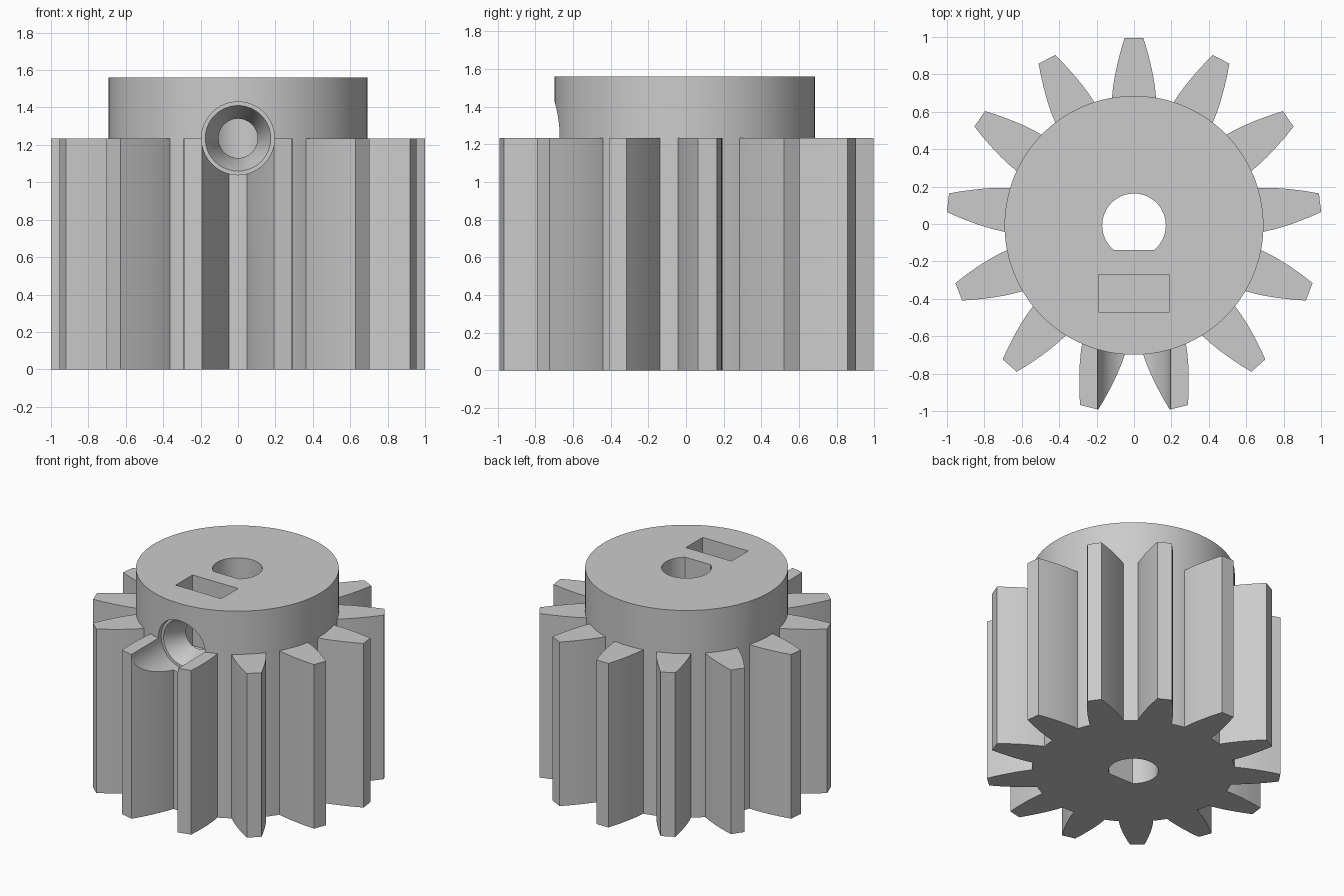
import bpy, bmesh, math
from mathutils import Matrix, Vector

cube = bpy.data.objects.get("Cube")
if cube:
    bpy.data.objects.remove(cube, do_unlink=True)

TEETH = 13
CY = -0.007            # shaft axis offset that centres the bounding box
GEAR_TOP, HUB_TOP = 1.235, 1.56
HUB_R = 0.692
SCREW_Z = 1.235

grey = bpy.data.materials.new("light grey plastic")
grey.use_nodes = True
colour = (0.6, 0.6, 0.6, 1)
grey.diffuse_color = colour
grey.node_tree.nodes["Principled BSDF"].inputs["Base Color"].default_value = colour


def finish(name, bm):
    bmesh.ops.recalc_face_normals(bm, faces=bm.faces)
    mesh = bpy.data.meshes.new(name)
    bm.to_mesh(mesh)
    bm.free()
    mesh.materials.append(grey)
    obj = bpy.data.objects.new(name, mesh)
    bpy.context.collection.objects.link(obj)
    return obj


def prism(bm, outline, z0, z1):
    face = bm.faces.new([bm.verts.new((x, y, z0)) for x, y in outline])
    top = bmesh.ops.extrude_face_region(bm, geom=[face])["geom"]
    bmesh.ops.translate(bm, vec=(0, 0, z1 - z0),
                        verts=[v for v in top if isinstance(v, bmesh.types.BMVert)])


def circle(r, n):
    return [(r * math.cos(math.tau * i / n), CY + r * math.sin(math.tau * i / n))
            for i in range(n)]


def revolve_y(bm, profile, n=64):
    """Closed solid turned around the screw axis from (radius, y) points."""
    rings = [[bm.verts.new((r * math.cos(math.tau * i / n), y,
                            SCREW_Z + r * math.sin(math.tau * i / n)))
              for i in range(n)] for r, y in profile]
    for a, b in zip(rings, rings[1:]):
        for i in range(n):
            j = (i + 1) % n
            bm.faces.new((a[i], a[j], b[j], b[i]))
    bm.faces.new(rings[0])
    bm.faces.new(rings[-1])


def boolean(target, tool, operation):
    mod = target.modifiers.new(tool.name, "BOOLEAN")
    mod.operation, mod.object, mod.solver = operation, tool, "EXACT"
    bpy.ops.object.select_all(action="DESELECT")
    bpy.context.view_layer.objects.active = target
    target.select_set(True)
    bpy.ops.object.modifier_apply(modifier=mod.name)
    bpy.data.objects.remove(tool, do_unlink=True)


# Hub: one cylinder through the full height
bm = bmesh.new()
prism(bm, circle(HUB_R, 128), 0, HUB_TOP)
pulley = finish("pinion_gear", bm)

# Teeth: curved flanks mirrored about each tooth's centre line
flank = [(0.6, 0.12), (0.69, 0.117), (0.74, 0.112), (0.79, 0.104), (0.84, 0.094),
         (0.89, 0.082), (0.94, 0.069), (1.002, 0.05)]
tooth = [(w, r) for r, w in flank] + [(-w, r) for r, w in reversed(flank)]
bm = bmesh.new()
for k in range(TEETH):
    turn = Matrix.Rotation(math.tau * k / TEETH, 2)
    outline = [turn @ Vector(p) for p in tooth]
    prism(bm, [(p.x, p.y + CY) for p in outline], 0, GEAR_TOP)
boolean(pulley, finish("teeth", bm), "UNION")

# D-shaped shaft bore
flat = -0.14
r = 0.17
start = math.asin((flat - CY) / r)
sweep = math.pi - 2 * start
bore = [(r * math.cos(start + sweep * i / 56), CY + r * math.sin(start + sweep * i / 56))
        for i in range(57)]
bm = bmesh.new()
prism(bm, bore, -0.1, HUB_TOP + 0.1)
boolean(pulley, finish("bore_cutter", bm), "DIFFERENCE")

# Captive nut slot
bm = bmesh.new()
prism(bm, [(-0.19, -0.47), (0.19, -0.47), (0.19, -0.27), (-0.19, -0.27)], 1.03, HUB_TOP + 0.1)
boolean(pulley, finish("nut_slot_cutter", bm), "DIFFERENCE")

# Set screw hole: counterbore, countersink, then a straight hole into the bore
bm = bmesh.new()
revolve_y(bm, [(0.195, -1.2), (0.195, -0.635), (0.175, -0.635),
               (0.105, -0.48), (0.105, -0.03)])
boolean(pulley, finish("screw_cutter", bm), "DIFFERENCE")

# Smooth the round walls, keep hard edges
bpy.ops.object.select_all(action="DESELECT")
pulley.select_set(True)
bpy.context.view_layer.objects.active = pulley
bpy.ops.object.shade_smooth_by_angle(angle=math.radians(25))
